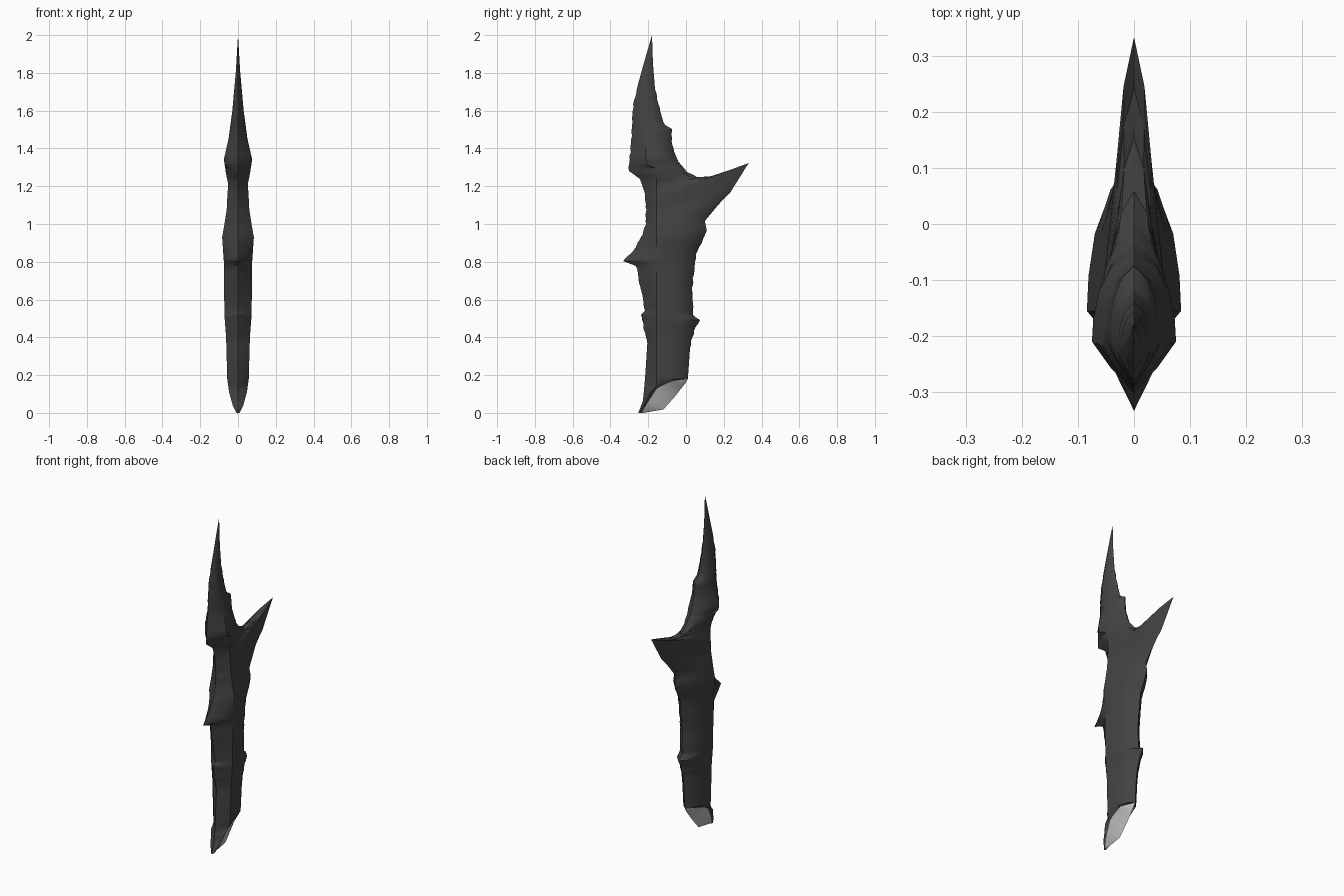
import bpy, bmesh, math, random

if "Cube" in bpy.data.objects:
    bpy.data.objects.remove(bpy.data.objects["Cube"])
random.seed(4)

# Front outline (height, y), top to bottom
FRONT = [(2.0, -.18), (1.873, -.217), (1.74, -.254), (1.635, -.28), (1.45, -.29), (1.28, -.302),
         (1.238, -.243), (1.16, -.217), (1.0, -.21), (.92, -.243), (.857, -.28), (.804, -.333),
         (.778, -.265), (.672, -.243), (.54, -.217), (.52, -.238), (.365, -.205), (.18, -.217),
         (.063, -.228), (0, -.253)]
# Back outline (matching front height, y, z), running out and back along the side prong
BACK = [(2.0, -.18, 2.0), (1.85, -.175, 1.85), (1.71, -.164, 1.714), (1.6, -.138, 1.6),
        (1.52, -.111, 1.524), (1.5, -.074, 1.503), (1.42, -.074, 1.423), (1.33, -.042, 1.333),
        (1.28, .005, 1.275), (1.25, .058, 1.249), (1.21, .153, 1.252), (1.16, .243, 1.278),
        (1.12, .333, 1.323), (1.09, .286, 1.249), (1.06, .233, 1.164), (1.03, .17, 1.10),
        (1.0, .10, 1.016), (.96, .11, .963), (.84, .053, .841), (.66, .032, .656),
        (.52, .037, .519), (.49, .074, .492), (.43, .042, .434), (.34, .021, .339),
        (.18, .01, .18), (.15, -.06, .172), (.09, -.15, .135), (.03, -.205, .05), (0, -.235, 0)]
# Half thickness, flatness of the prong, openness at the broken end, keel of the break
WIDTH = [(2.0, 0), (1.8, .012), (1.6, .03), (1.45, .05), (1.34, .075), (1.2, .052), (1.06, .06),
         (.93, .084), (.8, .075), (.52, .072), (.4, .063), (.18, .057), (.09, .048), (.03, .028), (0, .008)]
PRONG = [(2.0, 0), (1.35, 0), (1.22, 1), (1.06, 1), (1.0, .1), (0, 0)]
OPEN = [(2.0, 0), (.18, 0), (.15, .8), (0, .85)]
KEEL = [(.18, .01, .18), (.15, -.005, .155), (.09, -.06, .085), (.03, -.12, .018), (0, -.225, 0)]


def sample(table, k):
    """Linear lookup in a table with descending keys."""
    for a, b in zip(table, table[1:]):
        if k >= b[0]:
            t = min(1, (a[0] - k) / (a[0] - b[0]))
            return [p + (q - p) * t for p, q in zip(a[1:], b[1:])]
    return list(table[-1][1:])


def material(name, v):
    m = bpy.data.materials.new(name)
    m.diffuse_color = (v, v, v, 1)
    m.use_nodes = True
    m.node_tree.nodes["Principled BSDF"].inputs["Base Color"].default_value = m.diffuse_color
    return m


def row(k, rough=0.0):
    """Half cross-section from the front edge to the back edge."""
    yl = sample(FRONT, k)[0] + random.uniform(-rough, rough)
    yr, zr = sample(BACK, k)
    yr += random.uniform(-rough, rough)
    w, f, e = sample(WIDTH, k)[0], sample(PRONG, k)[0], sample(OPEN, k)[0]
    tr = .35 if k > 1.3 else max(.1, min(.5, (-.155 - yl) / (yr - yl)))
    pts = [(0, 0), (tr * .5, .58), (tr, 1)]
    for s, thick, flat in ((.25, .98, .82), (.55, .86, .55), (.82, .55, .33), (1, 0, 0)):
        v = thick + (flat - thick) * f
        pts.append((tr + (1 - tr) * s, max(v, e)))
    return [(w * v, yl + (yr - yl) * t, k + (zr - k) * t) for t, v in pts]


def skin(name, rows, mat, angle):
    """Bridge half rows, mirrored across x = 0."""
    bm = bmesh.new()
    for side in (1, -1):
        grid = [[bm.verts.new((side * x, y, z)) for x, y, z in r] for r in rows]
        for a, b in zip(grid, grid[1:]):
            for i in range(len(a) - 1):
                bm.faces.new((a[i], a[i + 1], b[i + 1], b[i]))
    bmesh.ops.remove_doubles(bm, verts=bm.verts, dist=.0004)
    bmesh.ops.recalc_face_normals(bm, faces=bm.faces)
    me = bpy.data.meshes.new(name)
    bm.to_mesh(me)
    bm.free()
    me.materials.append(mat)
    me.shade_smooth()
    me.set_sharp_from_angle(angle=math.radians(angle))
    ob = bpy.data.objects.new(name, me)
    bpy.context.collection.objects.link(ob)
    return me


# All row heights: outline points plus in-between rows with a rough edge
exact = sorted({p[0] for t in (FRONT, BACK, WIDTH) for p in t}, reverse=True)
body_rows = []
for a, b in zip(exact, exact[1:]):
    body_rows.append(row(a))
    n = math.ceil((a - b) / .025)
    for i in range(1, n):
        body_rows.append(row(a + (b - a) * i / n, .004 if .2 < b < 1.65 else 0))
body_rows.append(row(0))
body = skin("thorny_blade", body_rows, material("dark charcoal", .055), 32)

# Pale broken end between the rim and the keel
keys = sorted({p[0] for p in KEEL} | {.165, .135, .12, .105, .075, .063, .045, .015}, reverse=True)
cut_rows = []
for k in keys:
    rim = row(k)[-1]
    y, z = sample(KEEL, k)
    mid = (rim[0] * .62, rim[1] * .5 + y * .5, rim[2] * .5 + z * .5)
    cut_rows.append([rim, mid, (0, y, z)])
cut = skin("broken_end", cut_rows, material("pale grey", .5), 50)

# Make the open end sheet face outwards (down and back)
if sum(p.normal.y * p.area for p in cut.polygons) < 0:
    cut.flip_normals()
if sum(p.normal.x * p.center.x * p.area for p in body.polygons) < 0:
    body.flip_normals()
